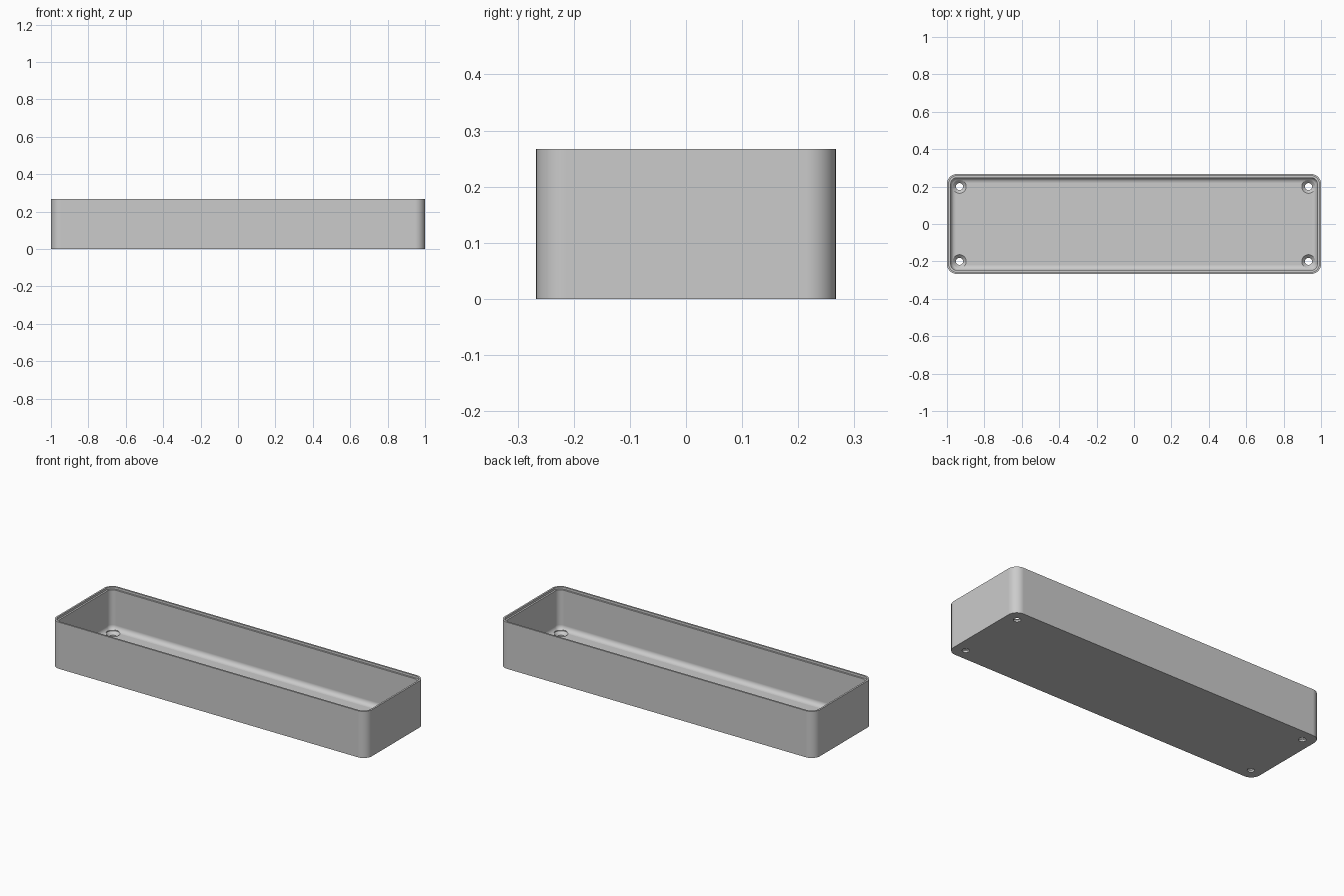
import bpy
import bmesh
from math import sin, cos, pi

cube = bpy.data.objects.get("Cube")
if cube:
    bpy.data.objects.remove(cube, do_unlink=True)

HALF_X, HALF_Y, HEIGHT = 1.0, 0.267, 0.267
CORNER, WALL, FLOOR, FILLET = 0.053, 0.02, 0.027, 0.027
LIP_WIDTH, LIP_DEPTH = 0.01, 0.013
SCREW_X, SCREW_Y = 0.933, 0.2
STEPS = 12

grey = bpy.data.materials.new("plain grey")
grey.use_nodes = True
colour = (0.6, 0.6, 0.6, 1)
grey.diffuse_color = colour
grey.node_tree.nodes["Principled BSDF"].inputs["Base Color"].default_value = colour


def finish(name, bm):
    bmesh.ops.recalc_face_normals(bm, faces=bm.faces)
    mesh = bpy.data.meshes.new(name)
    bm.to_mesh(mesh)
    bm.free()
    mesh.materials.append(grey)
    obj = bpy.data.objects.new(name, mesh)
    bpy.context.collection.objects.link(obj)
    return obj


def loft(bm, rings):
    """Skin a stack of equal point rings and cap both ends."""
    loops = [[bm.verts.new(p) for p in ring] for ring in rings]
    for a, b in zip(loops, loops[1:]):
        for i in range(len(a)):
            j = (i + 1) % len(a)
            bm.faces.new((a[i], a[j], b[j], b[i]))
    bm.faces.new(loops[0])
    bm.faces.new(loops[-1])


def rounded_rect(inset, z):
    r = max(CORNER - inset, 0.004)
    cx, cy = HALF_X - inset - r, HALF_Y - inset - r
    points = []
    for q, (sx, sy) in enumerate([(1, 1), (-1, 1), (-1, -1), (1, -1)]):
        for k in range(STEPS + 1):
            a = (q + k / STEPS) * pi / 2
            points.append((sx * cx + r * cos(a), sy * cy + r * sin(a), z))
    return points


def circle(x, y, r, z, n=32):
    return [(x + r * cos(2 * pi * i / n), y + r * sin(2 * pi * i / n), z)
            for i in range(n)]


# Open tray: outer wall, stepped rim, inner wall and floor fillet
section = [(0, 0), (0, HEIGHT), (LIP_WIDTH, HEIGHT),
           (LIP_WIDTH, HEIGHT - LIP_DEPTH), (WALL, HEIGHT - LIP_DEPTH)]
for k in range(9):
    a = k / 8 * pi / 2
    section.append((WALL + FILLET * (1 - cos(a)), FLOOR + FILLET * (1 - sin(a))))
bm = bmesh.new()
loft(bm, [rounded_rect(inset, z) for inset, z in section])
tray = finish("tray", bm)

# Countersunk screw holes in the four corners
bm = bmesh.new()
for sx in (-1, 1):
    for sy in (-1, 1):
        x, y = sx * SCREW_X, sy * SCREW_Y
        loft(bm, [circle(x, y, r, z) for r, z in
                  [(0.019, -0.02), (0.019, 0.01), (0.036, FLOOR), (0.036, 0.06)]])
cutter = finish("screw_hole_cutter", bm)
cutter.hide_render = True

bpy.ops.object.select_all(action='DESELECT')
tray.select_set(True)
bpy.context.view_layer.objects.active = tray
holes = tray.modifiers.new("screw holes", 'BOOLEAN')
holes.operation = 'DIFFERENCE'
holes.solver = 'EXACT'
holes.object = cutter
bpy.ops.object.modifier_apply(modifier=holes.name)
bpy.data.objects.remove(cutter, do_unlink=True)

# Smooth corners with crisp rims
bpy.ops.object.shade_smooth_by_angle(angle=pi / 6)
weighted = tray.modifiers.new("weighted normals", 'WEIGHTED_NORMAL')
weighted.keep_sharp = True
